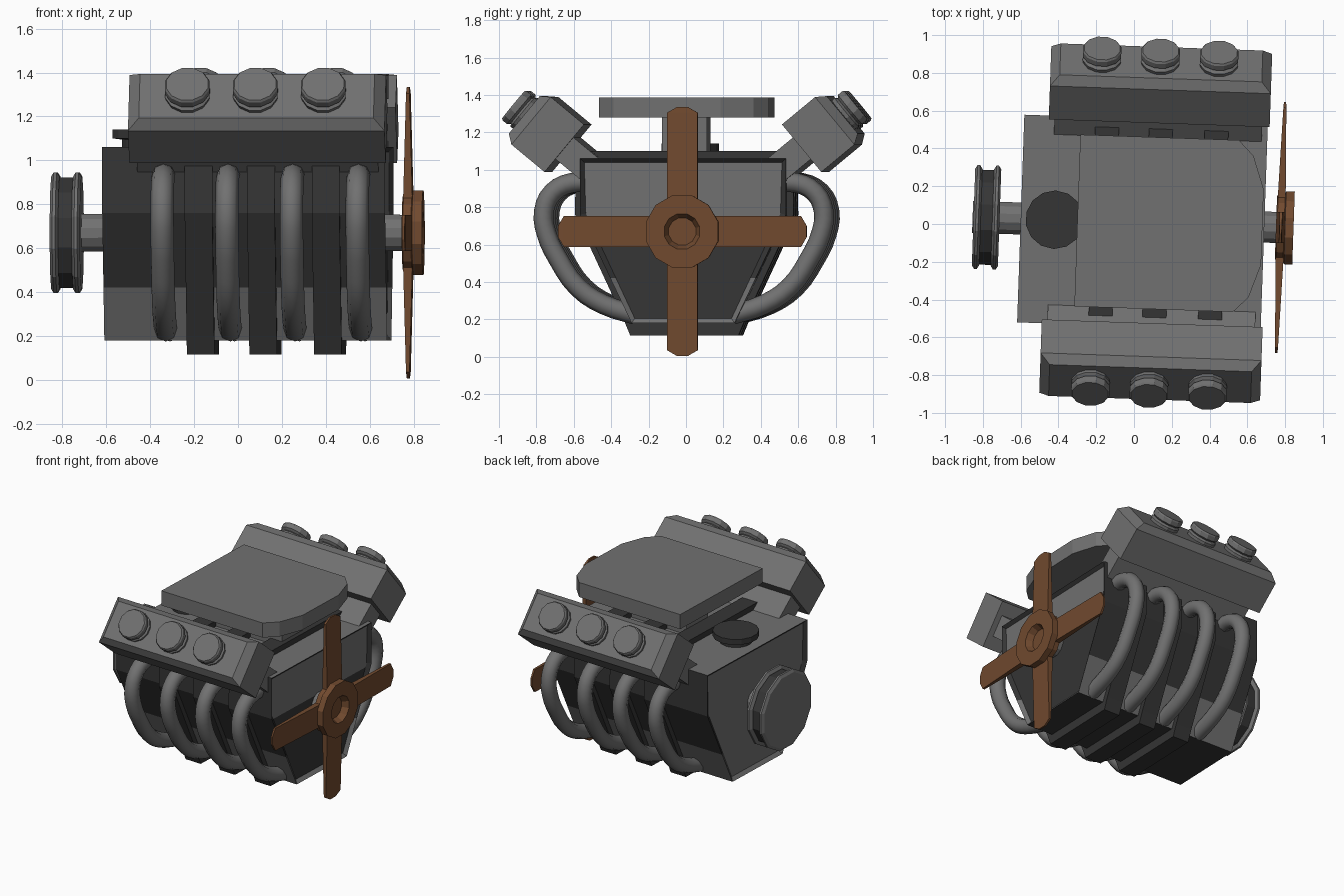
import bpy, bmesh, math
from mathutils import Matrix, Vector

if "Cube" in bpy.data.objects:
    bpy.data.objects.remove(bpy.data.objects["Cube"])

# The whole engine is turned slightly about z
ROOT = Matrix.Translation((0, 0.008, 0)) @ Matrix.Rotation(math.radians(-2), 4, 'Z')


def material(name, rgb):
    m = bpy.data.materials.new(name)
    m.diffuse_color = (*rgb, 1)
    m.use_nodes = True
    m.node_tree.nodes["Principled BSDF"].inputs["Base Color"].default_value = m.diffuse_color
    return m


LIGHT = material("light_grey", (0.165, 0.165, 0.165))
DARK = material("dark_grey", (0.036, 0.036, 0.036))
BROWN = material("copper_brown", (0.165, 0.068, 0.028))


def finish(name, bm, mats, matrix=Matrix()):
    bm.transform(ROOT @ matrix)
    bmesh.ops.recalc_face_normals(bm, faces=bm.faces)
    me = bpy.data.meshes.new(name)
    bm.to_mesh(me)
    bm.free()
    for m in mats:
        me.materials.append(m)
    ob = bpy.data.objects.new(name, me)
    bpy.context.collection.objects.link(ob)
    return ob


def loft(rings):
    """Closed solid through a list of equal-length point rings."""
    bm = bmesh.new()
    loops = [[bm.verts.new(p) for p in r] for r in rings]
    n = len(loops[0])
    for a, b in zip(loops, loops[1:]):
        for i in range(n):
            j = (i + 1) % n
            bm.faces.new((a[i], a[j], b[j], b[i]))
    bm.faces.new(loops[0][::-1])
    bm.faces.new(loops[-1])
    bmesh.ops.recalc_face_normals(bm, faces=bm.faces)
    return bm


def prism_x(half, x0, x1):
    """Mirrored (y, z) half profile extruded along x."""
    pts = half + [(-y, z) for y, z in reversed(half)]
    return loft([[(x, y, z) for y, z in pts] for x in (x0, x1)])


def lathe(profile, sides):
    """(height, radius) profile turned about z."""
    ang = [2 * math.pi * (i + 0.5) / sides for i in range(sides)]
    return loft([[(r * math.cos(a), r * math.sin(a), h) for a in ang] for h, r in profile])


def rect(x0, x1, hy, z):
    return [(x0, -hy, z), (x1, -hy, z), (x1, hy, z), (x0, hy, z)]


# Engine block with recessed ends
X0, X1 = -0.60, 0.69
bm = prism_x([(0.275, 0.18), (0.55, 0.76), (0.55, 1.06)], X0, X1)
ends = [f for f in bm.faces if abs(f.normal.x) > 0.9]
bmesh.ops.inset_individual(bm, faces=ends, thickness=0.03, depth=-0.02)
for z in (0.42, 0.74):
    bmesh.ops.bisect_plane(bm, geom=bm.verts[:] + bm.edges[:] + bm.faces[:],
                           plane_co=(0, 0, z), plane_no=(0, 0, 1))
bm.normal_update()
for f in bm.faces:
    c, n = f.calc_center_median(), f.normal
    dark = True
    if abs(n.x) > 0.9:
        rim = c.x > X1 - 0.01 or c.x < X0 + 0.01
        dark = rim or (c.x > 0 and c.z < 0.74)
    elif n.z > 0.9 or (c.z < 0.42 and n.z > -0.9):
        dark = False
    f.material_index = int(dark)
finish("engine_block", bm, [LIGHT, DARK])

# Three ribs wrapped around the block
for i, x in enumerate((-0.16, 0.125, 0.42)):
    rib = [(0.29, 0.115), (0.325, 0.2), (0.585, 0.76), (0.58, 1.10)]
    finish(f"block_rib_{i + 1}", prism_x(rib, x - 0.063, x + 0.063), [DARK])

# Cylinder heads, caps and exhaust pipes on both sides
for s, side in ((-1, "front"), (1, "back")):
    # local z points outward and up, local y runs across the cover
    out = Vector((0, s * 0.77, 0.638))
    across = Vector((0, -s * 0.638, 0.77))
    frame = Matrix((Vector((1, 0, 0)), across, out)).transposed().to_4x4()
    frame.translation = (0, s * 0.635, 1.115)

    finish(f"{side}_head_neck", loft([rect(-0.44, 0.66, 0.075, -0.22), rect(-0.44, 0.66, 0.075, 0.02)]),
           [LIGHT], frame)
    finish(f"{side}_valve_cover", loft([rect(-0.47, 0.70, 0.165, 0), rect(-0.47, 0.70, 0.165, 0.23),
                                        rect(-0.42, 0.65, 0.13, 0.28)]), [LIGHT], frame)
    for i, x in enumerate((-0.20, 0.11, 0.42)):
        cap = [(0.25, 0.095), (0.30, 0.105), (0.312, 0.088), (0.325, 0.105), (0.355, 0.105), (0.365, 0.098)]
        finish(f"{side}_cover_cap_{i + 1}", lathe(cap, 12), [LIGHT], frame @ Matrix.Translation((x, 0, 0)))

    path = [(0.48, 0.93), (0.60, 0.93), (0.70, 0.88), (0.748, 0.78), (0.735, 0.66),
            (0.67, 0.52), (0.565, 0.37), (0.43, 0.28), (0.26, 0.225)]
    for i, x in enumerate((-0.32, -0.025, 0.27, 0.57)):
        cu = bpy.data.curves.new("pipe_path", 'CURVE')
        cu.dimensions = '3D'
        cu.bevel_depth = 0.053
        cu.bevel_resolution = 2
        cu.resolution_u = 3
        cu.use_fill_caps = True
        sp = cu.splines.new('BEZIER')
        sp.bezier_points.add(len(path) - 1)
        for p, (y, z) in zip(sp.bezier_points, path):
            p.co = (x, s * y, z)
            p.handle_left_type = p.handle_right_type = 'AUTO'
        tmp = bpy.data.objects.new("pipe_path", cu)
        bpy.context.collection.objects.link(tmp)
        bpy.context.view_layer.update()
        me = bpy.data.meshes.new_from_object(tmp)
        bpy.data.objects.remove(tmp)
        bm = bmesh.new()
        bm.from_mesh(me)
        for f in bm.faces:
            f.smooth = True
        finish(f"{side}_exhaust_pipe_{i + 1}", bm, [LIGHT])

# Air intake: column and wide plate with cut corners
finish("intake_column", loft([rect(-0.1, 0.45, 0.12, 1.04), rect(-0.1, 0.45, 0.12, 1.30)]), [LIGHT])
half = [(-0.30, 0.455), (0.54, 0.455), (0.62, 0.375), (0.68, 0.20)]
outline = half + [(x, -y) for x, y in reversed(half)]
finish("intake_plate", loft([[(x, y, z) for x, y in outline] for z in (1.28, 1.387)]), [LIGHT])

# Oil filler cap
finish("oil_cap", lathe([(1.04, 0.11), (1.095, 0.11), (1.10, 0.155), (1.14, 0.155)], 14), [DARK],
       Matrix.Translation((-0.42, 0, 0)))

# Crankshaft and pulley, turned about x
AXIS = Matrix.Translation((0, 0, 0.67)) @ Matrix.Rotation(math.pi / 2, 4, 'Y')
finish("crankshaft", lathe([(-0.855, 0.11), (-0.855, 0.088), (0.77, 0.085)], 12), [LIGHT], AXIS)
for name, a, b in (("pulley_outer_disc", -0.85, -0.812), ("pulley_inner_disc", -0.75, -0.712)):
    finish(name, lathe([(a, 0.265), (a + 0.012, 0.285), (b - 0.012, 0.285), (b, 0.265)], 12), [LIGHT], AXIS)
finish("pulley_groove", lathe([(-0.82, 0.26), (-0.74, 0.26)], 12), [DARK], AXIS)

# Fan hub with a hollow centre
hub = [(0.752, 0.17), (0.758, 0.185), (0.795, 0.185), (0.80, 0.20), (0.845, 0.20), (0.845, 0.098), (0.80, 0.075)]
finish("fan_hub", lathe(hub, 12), [BROWN], AXIS)

# Four tapering fan blades
for i in range(4):
    def section(r, w, t):
        return [(0.777 + a * t, b * w, r) for a, b in ((-1, -1), (1, -1), (1, 1), (-1, 1))]
    blade = loft([section(0.12, 0.082, 0.022), section(0.635, 0.082, 0.008), section(0.665, 0.03, 0.006)])
    finish(f"fan_blade_{i + 1}", blade, [BROWN],
           Matrix.Translation((0, 0, 0.67)) @ Matrix.Rotation(i * math.pi / 2, 4, 'X'))
